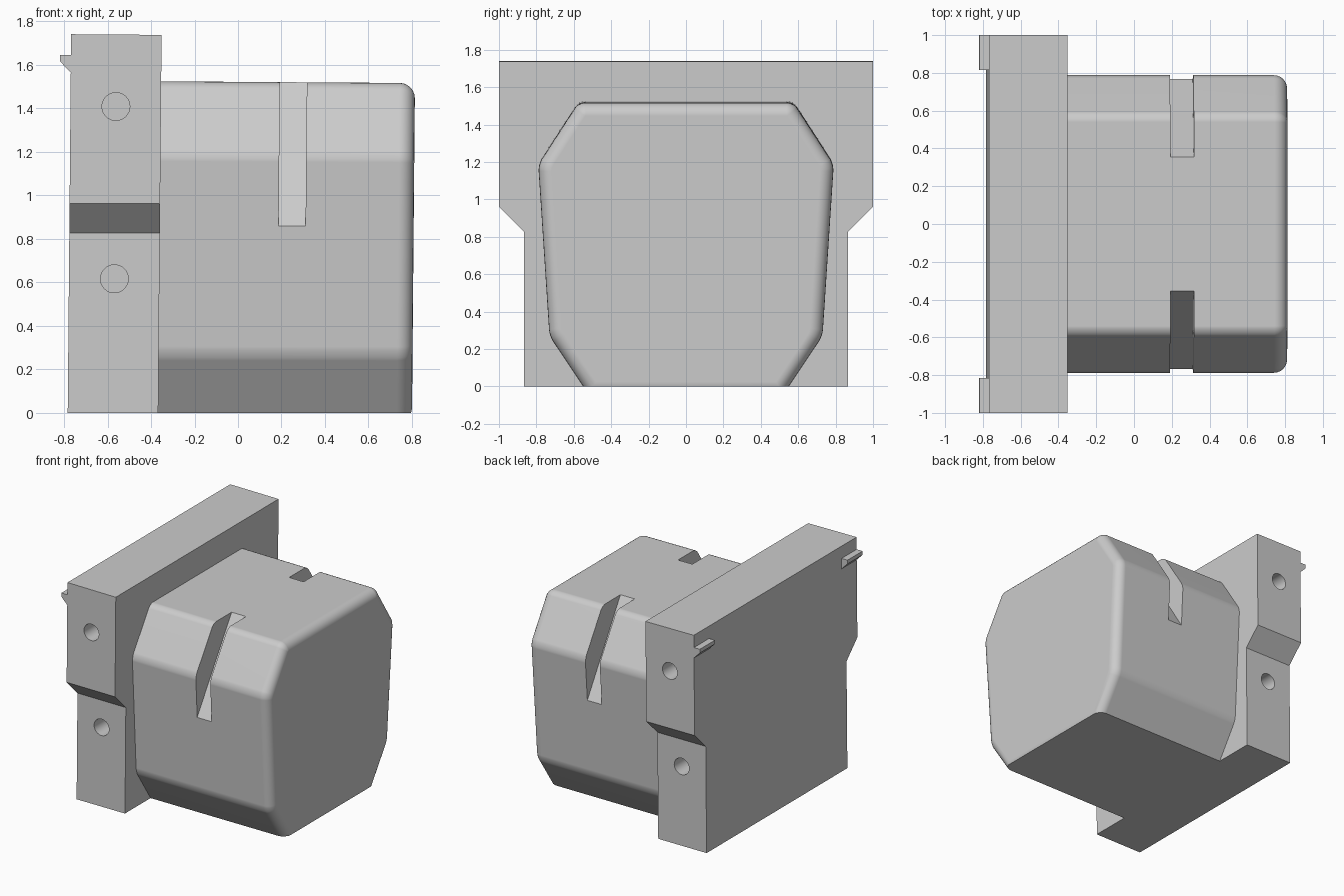
import bpy, bmesh
from mathutils import Matrix, Vector

cube = bpy.data.objects.get("Cube")
if cube:
    bpy.data.objects.remove(cube, do_unlink=True)

grey = bpy.data.materials.new("light_grey")
grey.use_nodes = True
colour = (0.6, 0.6, 0.6, 1)
grey.diffuse_color = colour
grey.node_tree.nodes["Principled BSDF"].inputs["Base Color"].default_value = colour


def prism(points, axis, lo, hi):
    """Closed prism: profile in (y, z) swept along x, or in (x, z) swept along y."""
    bm = bmesh.new()
    place = (lambda a, z, t: (t, a, z)) if axis == "x" else (lambda a, z, t: (a, t, z))
    face = bm.faces.new([bm.verts.new(place(a, z, lo)) for a, z in points])
    swept = bmesh.ops.extrude_face_region(bm, geom=[face], use_keep_orig=True)
    top = [v for v in swept["geom"] if isinstance(v, bmesh.types.BMVert)]
    step = (hi - lo, 0, 0) if axis == "x" else (0, hi - lo, 0)
    bmesh.ops.translate(bm, verts=top, vec=step)
    bmesh.ops.recalc_face_normals(bm, faces=bm.faces[:])
    return bm


def finish(bm, name):
    """Apply the slight lean of the whole unit and make an object."""
    for v in bm.verts:
        x, z = v.co.x, v.co.z
        v.co.x = x + 0.009 * z
        v.co.z = z * (1 - 0.0045 * x)
    bmesh.ops.recalc_face_normals(bm, faces=bm.faces[:])
    mesh = bpy.data.meshes.new(name)
    bm.to_mesh(mesh)
    bm.free()
    mesh.materials.append(grey)
    obj = bpy.data.objects.new(name, mesh)
    bpy.context.collection.objects.link(obj)
    return obj


def activate(obj):
    bpy.ops.object.select_all(action="DESELECT")
    obj.select_set(True)
    bpy.context.view_layer.objects.active = obj


def cut(obj, cutter):
    activate(obj)
    mod = obj.modifiers.new("cut", "BOOLEAN")
    mod.operation = "DIFFERENCE"
    mod.solver = "EXACT"
    mod.object = cutter
    cutter.hide_render = True
    bpy.ops.object.modifier_apply(modifier=mod.name)
    bpy.data.objects.remove(cutter, do_unlink=True)


def smooth(obj):
    activate(obj)
    bpy.ops.object.shade_smooth_by_angle(angle=0.42)
    mod = obj.modifiers.new("weighted_normals", "WEIGHTED_NORMAL")
    mod.keep_sharp = True


def mirrored(half):
    return half + [(-a, z) for a, z in reversed(half)]


PLATE_BACK, PLATE_FRONT, BODY_END = -0.783, -0.367, 0.80

# Mounting plate with stepped ends
plate = finish(prism(mirrored([(0.865, 0), (0.865, 0.825), (1, 0.96), (1, 1.735)]),
                     "x", PLATE_BACK, PLATE_FRONT), "mounting_plate")

# Screw holes in both ends of the plate
for side in (-1, 1):
    for z in (0.615, 1.405):
        bm = bmesh.new()
        bmesh.ops.create_cone(bm, cap_ends=True, segments=32, radius1=0.064,
                              radius2=0.064, depth=0.6)
        bm.transform(Matrix.Translation((-0.574, side * 0.9, z))
                     @ Matrix.Rotation(1.5707963, 4, "X"))
        cut(plate, finish(bm, "hole_cutter"))
smooth(plate)

# Housing: chamfered block, softened along its length and round its end
bm = prism(mirrored([(0.52, -0.045), (0.73, 0.27), (0.79, 1.19), (0.575, 1.522)]),
           "x", PLATE_FRONT, BODY_END)


def round_edges(test, offset, segments):
    edges = [e for e in bm.edges if test(*[v.co for v in e.verts])]
    bmesh.ops.bevel(bm, geom=edges, offset=offset, offset_type="OFFSET",
                    segments=segments, profile=0.5, affect="EDGES", clamp_overlap=True)


round_edges(lambda a, b: abs(a.x - b.x) > 0.5 and a.z > 0.1, 0.035, 4)
round_edges(lambda a, b: min(a.x, b.x) > BODY_END - 0.001, 0.07, 6)

# Trim the underside flat
bmesh.ops.bisect_plane(bm, geom=bm.verts[:] + bm.edges[:] + bm.faces[:],
                       plane_co=Vector((0, 0, 0)), plane_no=Vector((0, 0, 1)),
                       clear_inner=True)
bmesh.ops.holes_fill(bm, edges=[e for e in bm.edges if e.is_boundary], sides=0)
housing = finish(bm, "housing")

# Slots cut parallel to the upper chamfers
for side in (-1, 1):
    profile = [(side * 0.975, 0.53), (side * 1.1, 1.85), (side * 0.148, 1.85)]
    cut(housing, finish(prism(profile, "x", 0.179, 0.303), "slot_cutter"))
smooth(housing)

# Small hooked tabs on the back of the plate
for side, name in ((-1, "right_tab"), (1, "left_tab")):
    profile = [(PLATE_BACK, 1.56), (-0.834, 1.611), (-0.834, 1.64), (PLATE_BACK, 1.64)]
    finish(prism(profile, "y", side * 0.815, side * 1.0), name)
